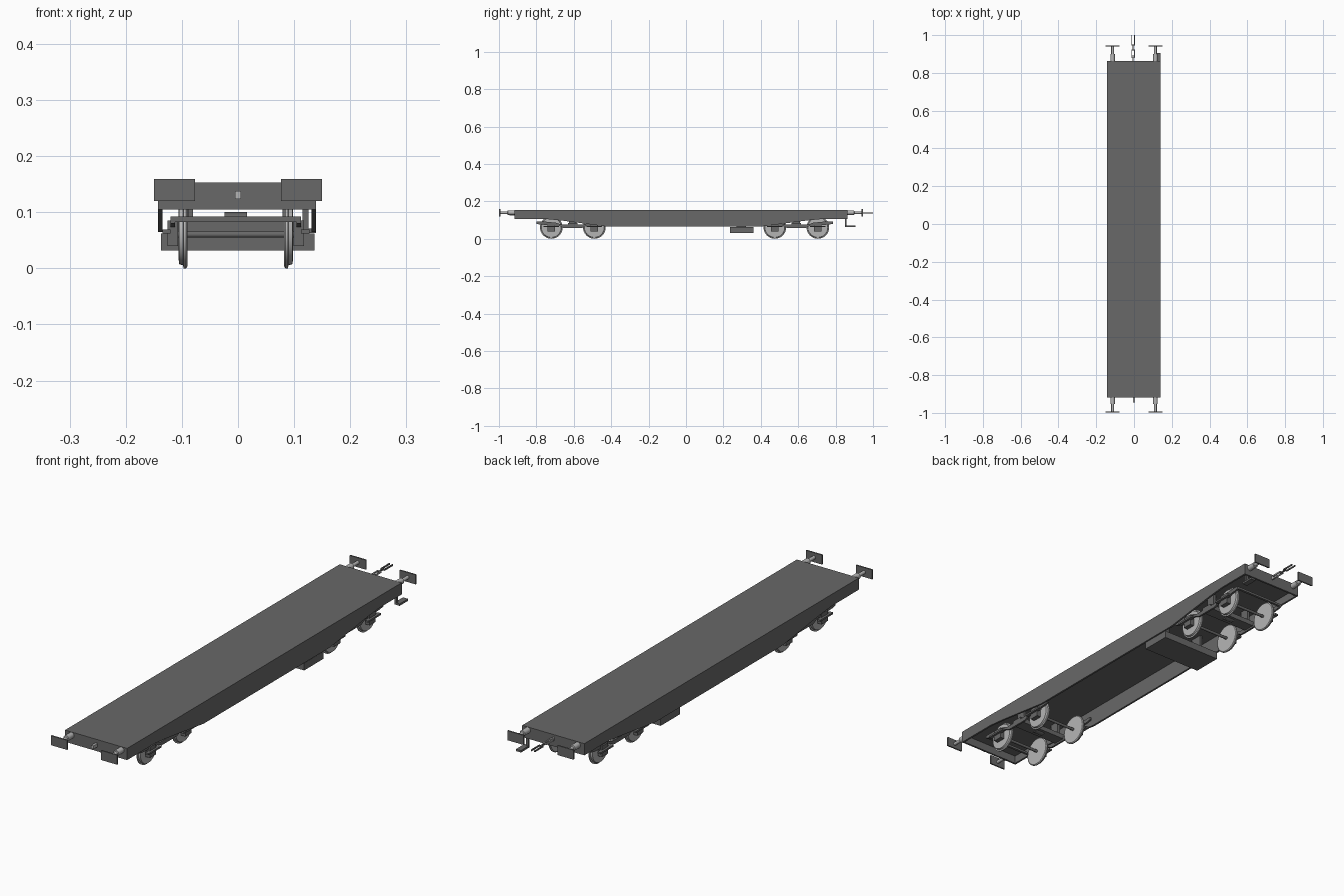
import bpy, bmesh, math
from mathutils import Matrix, Vector

if "Cube" in bpy.data.objects:
    bpy.data.objects.remove(bpy.data.objects["Cube"])


def material(name, v):
    m = bpy.data.materials.new(name)
    m.diffuse_color = (v, v, v, 1)
    m.use_nodes = True
    m.node_tree.nodes["Principled BSDF"].inputs["Base Color"].default_value = m.diffuse_color
    return m


DARK = material("dark grey", 0.14)
LIGHT = material("light grey", 0.46)
CX = -0.004  # running gear centre line


def finish(name, bm, mat, smooth=False):
    bmesh.ops.recalc_face_normals(bm, faces=bm.faces)
    me = bpy.data.meshes.new(name)
    bm.to_mesh(me)
    bm.free()
    ob = bpy.data.objects.new(name, me)
    bpy.context.collection.objects.link(ob)
    me.materials.append(mat)
    if smooth:
        bpy.ops.object.select_all(action='DESELECT')
        ob.select_set(True)
        bpy.context.view_layer.objects.active = ob
        bpy.ops.object.shade_smooth_by_angle(angle=math.radians(35))
    return ob


def box(name, x0, x1, y0, y1, z0, z1, mat=DARK):
    bm = bmesh.new()
    size = Vector((x1 - x0, y1 - y0, z1 - z0))
    mid = Vector((x0 + x1, y0 + y1, z0 + z1)) / 2
    bmesh.ops.create_cube(bm, size=1, matrix=Matrix.Translation(mid) @ Matrix.Diagonal((*size, 1)))
    return finish(name, bm, mat)


def lathe(name, centre, axis, profile, mat, sides=32):
    """Solid of revolution: profile is (distance along axis, radius)."""
    bm = bmesh.new()
    rings = []
    for d, r in profile:
        ring = []
        for i in range(sides):
            a = 2 * math.pi * i / sides
            c, s = r * math.cos(a), r * math.sin(a)
            off = (d, c, s) if axis == 'x' else (c, d, s)
            ring.append(bm.verts.new(Vector(centre) + Vector(off)))
        rings.append(ring)
    for a, b in zip(rings, rings[1:]):
        for i in range(sides):
            j = (i + 1) % sides
            bm.faces.new((a[i], a[j], b[j], b[i]))
    bm.faces.new(rings[0])
    bm.faces.new(rings[-1])
    return finish(name, bm, mat, True)


def side_plate(name, x0, x1, outline, mat=DARK):
    """Extrude a (y, z) outline across x."""
    bm = bmesh.new()
    f = bm.faces.new([bm.verts.new((x0, y, z)) for y, z in outline])
    ext = bmesh.ops.extrude_face_region(bm, geom=[f])
    verts = [v for v in ext['geom'] if isinstance(v, bmesh.types.BMVert)]
    bmesh.ops.translate(bm, verts=verts, vec=(x1 - x0, 0, 0))
    return finish(name, bm, mat)


# Hollow body: deck, fish-belly side sills and end beams
XL, XR, YF, YB, TOP = -0.143, 0.139, -0.918, 0.864, 0.153
box("deck", XL, XR, YF, YB, 0.138, TOP)
sill = [(YF, TOP), (YF, 0.105), (-0.74, 0.105), (-0.66, 0.097), (-0.42, 0.065),
        (0.40, 0.065), (0.64, 0.097), (0.72, 0.105), (YB, 0.105), (YB, TOP)]
side_plate("left_sill", XL, XL + 0.008, sill)
side_plate("right_sill", XR - 0.008, XR, sill)
box("front_beam", XL, XR, YF, YF + 0.008, 0.105, TOP)
box("back_beam", XL, XR, YB - 0.008, YB, 0.105, TOP)

# Equipment box under the floor
box("equipment_box", -0.137, 0.136, 0.235, 0.36, 0.032, 0.062)
for x in (-0.09, 0.08):
    box("equipment_hanger", x, x + 0.01, 0.27, 0.32, 0.06, 0.14)

# Buffers with rectangular heads
for end, y, reach in (("front", YF, -0.075), ("back", YB, 0.075)):
    for x in (-0.1135, 0.1135):
        s = math.copysign(1, reach)
        lathe(end + "_buffer_shaft", (x, y, 0.14), 'y',
              [(0, 0.012), (s * 0.035, 0.012), (s * 0.036, 0.007), (reach, 0.007)], LIGHT, 20)
        ye = y + reach
        box(end + "_buffer_head", x - 0.0365, x + 0.0365, min(ye, ye + s * 0.006),
            max(ye, ye + s * 0.006), 0.12, 0.159)

# Couplings
box("front_hook", CX - 0.001, CX + 0.009, YF - 0.027, YF, 0.124, 0.138, LIGHT)
box("back_hook", CX - 0.004, CX + 0.002, YB, YB + 0.03, 0.130, 0.144, LIGHT)
for y0, y1, mat in ((0.88, 0.925, LIGHT), (0.945, 1.0, DARK)):
    for x in (CX - 0.01, CX + 0.005):
        box("coupling_link_bar", x, x + 0.004, y0, y1, 0.135, 0.141, mat)
    box("coupling_link_end", CX - 0.01, CX + 0.009, y0, y0 + 0.005, 0.135, 0.141, mat)
box("coupling_screw", CX - 0.003, CX + 0.002, 0.915, 0.95, 0.135, 0.141)
box("coupling_link_pin", CX - 0.01, CX + 0.009, 0.92, 0.925, 0.135, 0.141, LIGHT)

# Shunter's step on the back right corner
box("step_post", 0.115, 0.126, 0.85, 0.858, 0.066, 0.14)
box("step_plate", 0.116, 0.139, 0.85, 0.905, 0.063, 0.071)

# Bogies
wheel_profile = [(0, 0.02), (0.0005, 0.053), (0.008, 0.055), (0.009, 0.0605),
                 (0.0135, 0.0605), (0.016, 0.057), (0.016, 0.015)]
for end, yc, out in (("front", -0.605, -1), ("back", 0.59, 1)):
    # Headstock at the outer end, bolster and pivot in the middle
    yh = yc + out * 0.19
    box(end + "_bogie_headstock", -0.118, 0.112, yh - 0.005, yh + 0.005, 0.083, 0.092)
    box(end + "_bogie_bolster", -0.118, 0.112, yc - 0.025, yc + 0.025, 0.065, 0.085)
    lathe(end + "_bogie_pivot", (CX, yc, 0.08), 'x', [(-0.02, 0.02), (0.02, 0.02)], DARK, 16)
    for s in (-1, 1):
        def xs(a, b):
            return sorted((CX + s * a, CX + s * b))
        # Side frame stepping down between the wheels
        half = [(0.195, 0.092), (0.195, 0.080), (0.175, 0.076), (0.075, 0.070), (0.05, 0.058)]
        upper = [(0.06, 0.075), (0.09, 0.086), (0.15, 0.092)]
        outline = ([(yc + y, z) for y, z in half] + [(yc - y, z) for y, z in reversed(half)]
                   + [(yc - y, z) for y, z in reversed(upper)] + [(yc + y, z) for y, z in upper])
        side_plate(end + "_bogie_frame", *xs(0.108, 0.116), outline)
        box(end + "_bogie_post", *xs(0.083, 0.095), yc - 0.02, yc + 0.02, 0.08, 0.14)
        for y in (yc - 0.115, yc + 0.115):
            ws = wheel_profile if s < 0 else [(-d, r) for d, r in wheel_profile]
            lathe(end + "_wheel", (CX + s * 0.102, y, 0.0605), 'x', ws, LIGHT)
            box(end + "_axle_box", *xs(0.103, 0.122), y - 0.02, y + 0.02, 0.04, 0.085)
            box(end + "_axle_spring", *xs(0.116, 0.131), y - 0.042, y + 0.042, 0.062, 0.069)
    for y in (yc - 0.115, yc + 0.115):
        lathe(end + "_axle", (CX, y, 0.0605), 'x', [(-0.105, 0.006), (0.105, 0.006)], DARK, 12)
